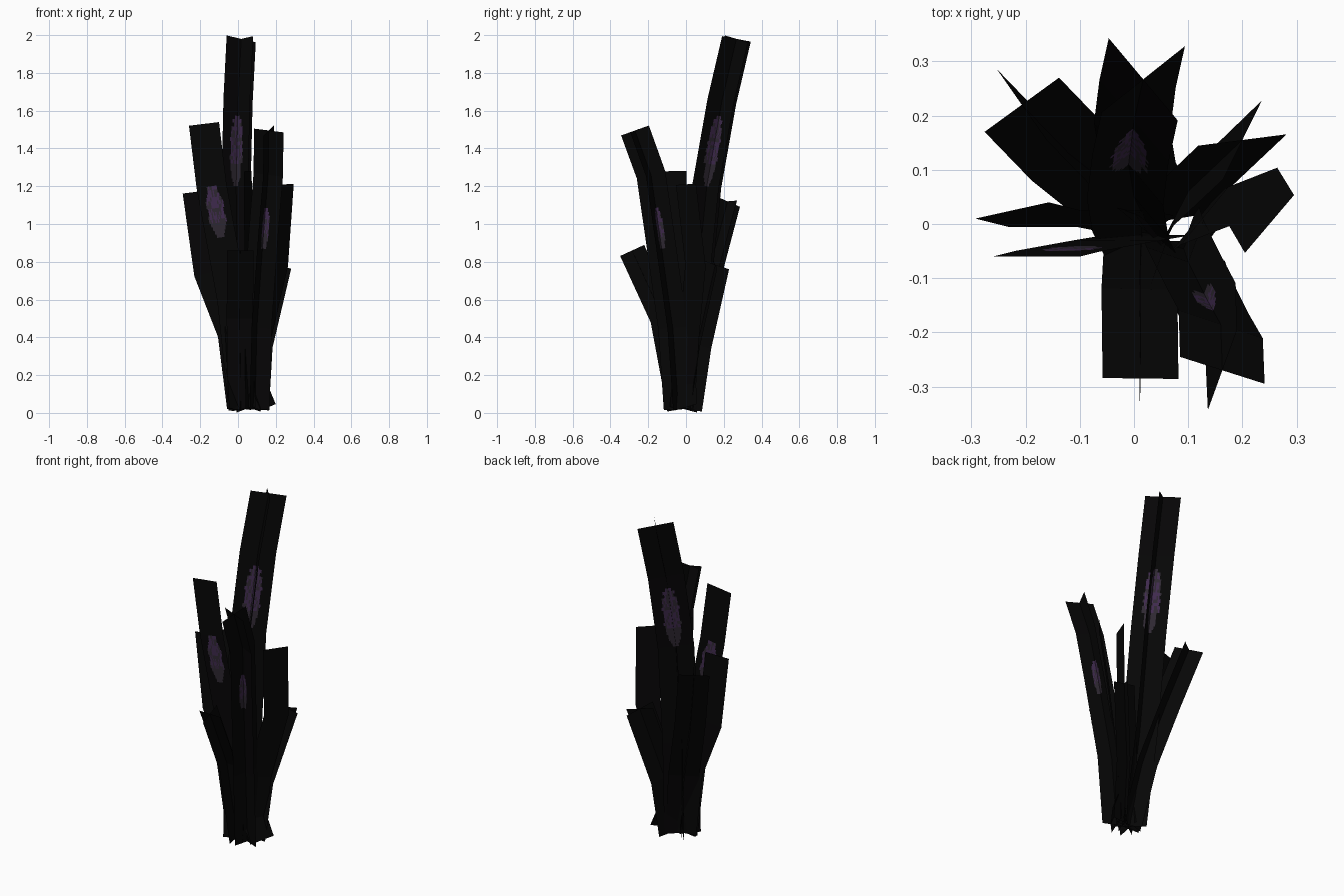
import bpy, bmesh, math, random
from mathutils import Vector

if "Cube" in bpy.data.objects:
    bpy.data.objects.remove(bpy.data.objects["Cube"])

random.seed(4)


def material(name, rgb):
    m = bpy.data.materials.new(name)
    m.diffuse_color = (*rgb, 1)
    m.use_nodes = True
    m.node_tree.nodes["Principled BSDF"].inputs["Base Color"].default_value = m.diffuse_color
    return m


MATS = [material("charred black", (0.0018, 0.0017, 0.0018)),
        material("dull violet grey", (0.028, 0.021, 0.032)),
        material("dark purple", (0.050, 0.023, 0.076))]


def resample(path, step):
    # rows along the bent path, keeping the bend points
    rows = []
    for a, b in zip(path, path[1:]):
        n = max(1, round((b - a).length / step)) if step else 1
        rows += [a.lerp(b, i / n) for i in range(n)]
    return rows + [path[-1]]


def side_at(path, z, angle, crossed):
    # across-direction of the strip, square to the path, blended at bends
    dirs = [(b - a).normalized() for a, b in zip(path, path[1:])]
    node = [dirs[0]] + [(a + b).normalized() for a, b in zip(dirs, dirs[1:])] + [dirs[-1]]
    t = node[-1]
    for i in range(len(path) - 1):
        if z <= path[i + 1].z:
            f = (z - path[i].z) / (path[i + 1].z - path[i].z)
            t = node[i].lerp(node[i + 1], max(0, f)).normalized()
            break
    s = Vector((math.cos(angle), math.sin(angle), 0))
    s = (s - t * s.dot(t)).normalized()
    return t.cross(s) if crossed else s


def stalk(name, pts, angle, width, cross=True, patch=None):
    # one bent strip, or two crossing strips; patch = (z low, z high, half width)
    path = [Vector(p) for p in pts]
    rows = resample(path, 0.02 if patch else 0)
    cols = 24 if patch else 2
    bm = bmesh.new()
    for crossed in ([False, True] if cross else [False]):
        grid = []
        for p in rows:
            s = side_at(path, p.z, math.radians(angle), crossed)
            grid.append([bm.verts.new(p + s * width * (c / cols - 0.5))
                         for c in range(cols + 1)])
        for r in range(len(rows) - 1):
            edge = random.uniform(0.85, 1.1)
            for c in range(cols):
                f = bm.faces.new((grid[r][c], grid[r][c + 1],
                                  grid[r + 1][c + 1], grid[r + 1][c]))
                if patch:
                    lo, hi, half = patch
                    z = (rows[r].z + rows[r + 1].z) / 2
                    v = (z - (lo + hi) / 2) / ((hi - lo) / 2)
                    u = ((c + 0.5) / cols - 0.5) * width / half
                    if abs(v) < 1 and abs(u) < edge * math.sqrt(1 - v * v):
                        f.material_index = 2 if v > -0.4 and random.random() < 0.65 else 1
    me = bpy.data.meshes.new(name)
    bm.to_mesh(me)
    bm.free()
    for m in MATS:
        me.materials.append(m)
    ob = bpy.data.objects.new(name, me)
    bpy.context.collection.objects.link(ob)


# crossed stalks
stalk("tall_stalk", [(0.03, -0.01, 0.02), (0.0, 0.05, 0.6), (-0.01, 0.11, 1.2),
                     (0.0, 0.19, 1.65), (0.017, 0.267, 1.98)], 40, 0.2,
      patch=(1.2, 1.58, 0.047))
stalk("front_right_stalk", [(0.09, -0.04, 0.02), (0.1, -0.07, 0.45), (0.135, -0.14, 0.95),
                            (0.16, -0.185, 1.26), (0.163, -0.27, 1.495)], -20, 0.165,
      patch=(0.86, 1.09, 0.03))
stalk("front_stalk", [(0.015, -0.03, 0.02), (0.01, -0.12, 0.5), (0.012, -0.285, 0.86)], -1, 0.14)
stalk("back_left_stalk", [(0.04, -0.01, 0.02), (-0.02, 0.05, 0.4), (-0.12, 0.13, 0.78),
                          (-0.207, 0.22, 1.12)], 35, 0.17)

# back right stalk: two leaves meeting at an odd angle
for name, angle in (("back_right_leaf", 62), ("back_right_leaf_cross", 10)):
    stalk(name, [(0.08, 0.01, 0.02), (0.1, 0.06, 0.36), (0.2, 0.155, 0.785)],
          angle, 0.17, False)

# single flat leaves
stalk("left_tall_leaf", [(0.03, -0.02, 0.02), (-0.03, -0.03, 0.6), (-0.14, -0.05, 1.2),
                         (-0.18, -0.06, 1.53)], 0, 0.16, False, (0.92, 1.21, 0.045))
stalk("left_leaf", [(0.01, 0.0, 0.03), (-0.04, 0.01, 0.42), (-0.165, 0.01, 0.74),
                    (-0.225, 0.025, 1.17)], 12, 0.14, False)
stalk("right_leaf", [(0.16, 0.0, 0.03), (0.11, 0.0, 0.15), (0.13, 0.015, 0.4),
                     (0.22, 0.05, 0.78), (0.25, 0.0, 1.21)], 50, 0.14, False)
stalk("inner_leaf", [(0.06, -0.03, 0.02), (0.055, -0.045, 0.7), (0.052, -0.055, 1.28)],
      70, 0.12, False)
